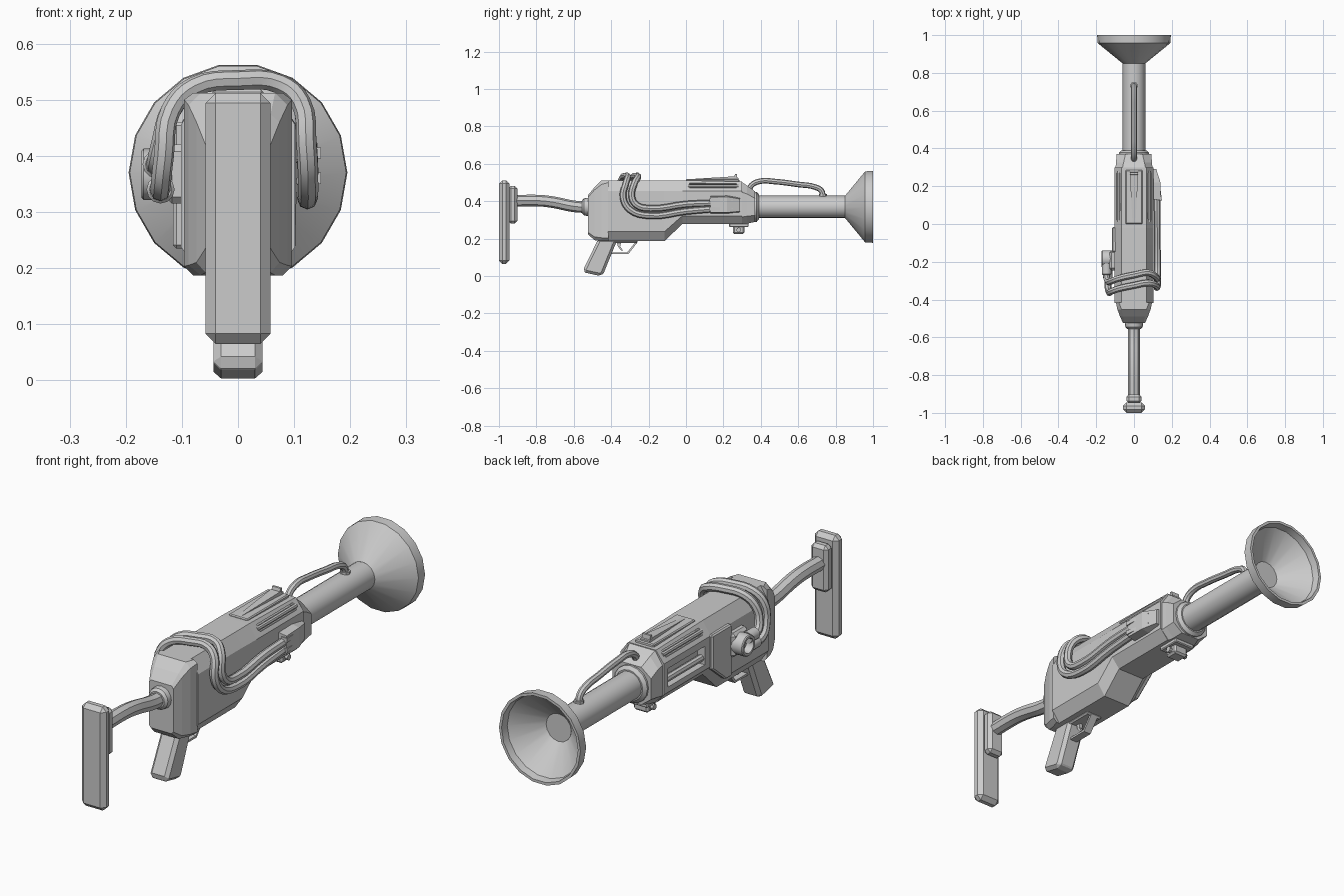
import bpy, bmesh, math
from mathutils import Vector, Matrix


def loft(name, rings, smooth=False, bevel=0.0):
    """Skin a list of equal-length point rings and cap both ends."""
    bm = bmesh.new()
    vs = [[bm.verts.new(p) for p in r] for r in rings]
    n = len(rings[0])
    for a, b in zip(vs, vs[1:]):
        for i in range(n):
            bm.faces.new((a[i], a[(i + 1) % n], b[(i + 1) % n], b[i]))
    bm.faces.new(vs[0])
    bm.faces.new(vs[-1])
    bmesh.ops.recalc_face_normals(bm, faces=bm.faces)
    me = bpy.data.meshes.new(name)
    bm.to_mesh(me)
    bm.free()
    ob = bpy.data.objects.new(name, me)
    bpy.context.collection.objects.link(ob)
    if bevel:
        m = ob.modifiers.new("bevel", 'BEVEL')
        m.width, m.segments = bevel, 1
    if smooth:
        finish(ob)
    return ob


def finish(ob):
    bpy.ops.object.select_all(action='DESELECT')
    ob.select_set(True)
    bpy.context.view_layer.objects.active = ob
    bpy.ops.object.shade_smooth_by_angle(angle=math.radians(32))


def prism(name, yz, x0, x1, bevel=0.0):
    return loft(name, [[(x, y, z) for y, z in yz] for x in (x0, x1)], bevel=bevel)


def box(name, x0, x1, y0, y1, z0, z1, bevel=0.0):
    return prism(name, [(y0, z0), (y1, z0), (y1, z1), (y0, z1)], x0, x1, bevel)


def lathe(name, prof, n, x=0, z=0.37):
    """Revolve (y, radius) pairs around a line along y."""
    t = [2 * math.pi * i / n for i in range(n)]
    return loft(name, [[(x + r * math.cos(a), y, z + r * math.sin(a)) for a in t]
                       for y, r in prof], True)


def tube(name, pts, r, soft=True, res=2):
    cu = bpy.data.curves.new(name, 'CURVE')
    cu.dimensions = '3D'
    cu.bevel_depth, cu.bevel_resolution, cu.resolution_u = r, res, 4
    cu.use_fill_caps = True
    if soft:
        sp = cu.splines.new('BEZIER')
        sp.bezier_points.add(len(pts) - 1)
        for b, p in zip(sp.bezier_points, pts):
            b.co = p
            b.handle_left_type = b.handle_right_type = 'AUTO'
    else:
        sp = cu.splines.new('POLY')
        sp.points.add(len(pts) - 1)
        for b, p in zip(sp.points, pts):
            b.co = (*p, 1)
    ob = bpy.data.objects.new(name, cu)
    bpy.context.collection.objects.link(ob)
    bpy.ops.object.select_all(action='DESELECT')
    ob.select_set(True)
    bpy.context.view_layer.objects.active = ob
    bpy.ops.object.convert(target='MESH')
    finish(bpy.context.object)
    return bpy.context.object


def cut(ob, cutter):
    cutter.hide_render = True
    cutter.hide_set(True)
    m = ob.modifiers.new("cut", 'BOOLEAN')
    m.object, m.operation, m.solver = cutter, 'DIFFERENCE', 'EXACT'


def octagon(y, w, side, zb, zb2, zt2, zt):
    half = [(w, zb), (side, zb2), (side, zt2), (w, zt)]
    return [(x, y, z) for x, z in half] + [(-x, y, z) for x, z in half[::-1]]


# Shoulder stock
box("butt_plate", -0.058, 0.058, -1.0, -0.945, 0.065, 0.512, 0.018)
box("butt_pad", -0.04, 0.04, -0.95, -0.902, 0.28, 0.482, 0.014)
tube("stock_tube", [(0, -0.91, 0.403), (0, -0.78, 0.403), (0, -0.71, 0.395),
                    (0, -0.60, 0.373), (0, -0.53, 0.368)], 0.031)
lathe("stock_collar", [(-0.555, 0.036), (-0.545, 0.046), (-0.515, 0.05)], 16)

# Receiver: rear cap and main octagonal body
loft("rear_cap", [octagon(-0.525, 0.05, 0.058, 0.225, 0.235, 0.42, 0.432),
                  octagon(-0.49, 0.058, 0.074, 0.192, 0.21, 0.46, 0.474),
                  octagon(-0.452, 0.066, 0.088, 0.187, 0.205, 0.49, 0.512),
                  octagon(-0.415, 0.08, 0.096, 0.187, 0.203, 0.50, 0.512)])
body = loft("receiver", [octagon(-0.418, 0.066, 0.102, 0.187, 0.238, 0.455, 0.512),
                         octagon(-0.115, 0.066, 0.102, 0.187, 0.238, 0.455, 0.512),
                         octagon(-0.02, 0.066, 0.104, 0.278, 0.322, 0.455, 0.512),
                         octagon(0.30, 0.066, 0.104, 0.278, 0.322, 0.455, 0.505)])
loft("front_block", [octagon(0.295, 0.062, 0.098, 0.278, 0.315, 0.45, 0.505),
                     octagon(0.325, 0.055, 0.095, 0.28, 0.32, 0.44, 0.485),
                     octagon(0.37, 0.045, 0.092, 0.29, 0.325, 0.415, 0.452)])

# Vent slots in both upper chamfers, with a rod inside each
tilt = math.atan2(0.057, 0.038)
for s, side in ((1, "right"), (-1, "left")):
    slot = box("slot_cutter_" + side, -0.016, 0.016, 0.02, 0.27, -0.022, 0.022, 0)
    slot.matrix_world = Matrix.Translation((s * 0.085, 0, 0.484)) @ Matrix.Rotation(s * tilt, 4, 'Y')
    cut(body, slot)
    tube("slot_rod_" + side, [(s * 0.08, 0.01, 0.48), (s * 0.08, 0.28, 0.48)], 0.01, False)

# Left window and side panel
cut(body, box("window_cutter", -0.2, -0.07, 0.02, 0.27, 0.345, 0.425))
tube("window_rod", [(-0.085, 0.0, 0.37), (-0.085, 0.29, 0.37)], 0.015, False)
prism("left_panel", [(-0.15, 0.235), (-0.11, 0.235), (-0.015, 0.315),
                     (-0.015, 0.46), (-0.15, 0.46)], -0.116, -0.09, 0.006)

# Top rail with tapered wedge and sight
box("top_rail", -0.045, 0.045, 0.0, 0.285, 0.50, 0.518, 0.004)
loft("rail_wedge", [[(-w, y, 0.51), (w, y, 0.51), (w, y, z), (-w, y, z)]
                    for y, w, z in ((0.01, 0.008, 0.518), (0.255, 0.022, 0.533), (0.28, 0.022, 0.525))])
prism("front_sight", [(0.255, 0.52), (0.275, 0.52), (0.272, 0.545), (0.262, 0.545)], -0.02, 0.02)

# Barrel and flared muzzle
lathe("barrel_collar", [(0.36, 0.08), (0.378, 0.08), (0.39, 0.066)], 16)
lathe("barrel", [(0.36, 0.06), (0.87, 0.06)], 16)
lathe("flared_muzzle", [(0.85, 0.06), (0.958, 0.193), (1.0, 0.195), (1.0, 0.183),
                        (0.968, 0.178), (0.865, 0.055)], 18)

# Hose joining the front block to the barrel
tube("barrel_hose", [(0, 0.335, 0.45), (0, 0.35, 0.485), (0, 0.40, 0.508), (0, 0.47, 0.506),
                     (0, 0.60, 0.490), (0, 0.69, 0.476), (0, 0.725, 0.455), (0, 0.732, 0.42)], 0.015)
tube("hose_fitting", [(0, 0.732, 0.42), (0, 0.732, 0.438)], 0.021, False)

# Paired hoses: right socket, along the side, over the top, down to the left coupling
tube("rear_hose", [(0.122, 0.16, 0.36), (0.123, 0.0, 0.346), (0.124, -0.20, 0.323),
                   (0.125, -0.30, 0.355), (0.122, -0.336, 0.42), (0.112, -0.322, 0.495),
                   (0.075, -0.312, 0.528), (0.0, -0.325, 0.535), (-0.08, -0.342, 0.522),
                   (-0.12, -0.357, 0.48), (-0.132, -0.36, 0.40), (-0.138, -0.325, 0.345),
                   (-0.138, -0.24, 0.34)], 0.018)
tube("front_hose", [(0.122, 0.16, 0.391), (0.123, 0.0, 0.384), (0.124, -0.19, 0.362),
                    (0.125, -0.265, 0.38), (0.122, -0.29, 0.425), (0.112, -0.276, 0.495),
                    (0.075, -0.258, 0.528), (0.0, -0.270, 0.535), (-0.08, -0.288, 0.522),
                    (-0.12, -0.303, 0.48), (-0.136, -0.305, 0.425), (-0.145, -0.28, 0.387),
                    (-0.145, -0.22, 0.384)], 0.018)

# Right hose socket
loft("hose_socket", [[(0.09, y, z0), (x, y, z0 + 0.008), (x, y, z1 - 0.008), (0.09, y, z1)]
                     for y, x, z0, z1 in ((0.13, 0.142, 0.332, 0.43), (0.22, 0.14, 0.332, 0.432),
                                          (0.29, 0.118, 0.338, 0.42))])
for i, z in enumerate((0.36, 0.405)):
    loft("socket_rib_%d" % i, [[(0.12, y, z - h), (x, y, z - h), (x, y, z + h), (0.12, y, z + h)]
                               for y, x, h in ((0.125, 0.148, 0.01), (0.25, 0.132, 0.002))])

# Left coupling: open ring facing outwards plus two hose ferrules
box("coupling_base", -0.13, -0.09, -0.245, -0.14, 0.315, 0.42, 0.012)
ring = [(0.10, 0.046), (0.168, 0.046), (0.172, 0.042), (0.172, 0.032), (0.14, 0.03)]
ang = [2 * math.pi * i / 16 for i in range(16)]
loft("coupling_ring", [[(-x, -0.185 + r * math.cos(a), 0.367 + r * math.sin(a)) for a in ang]
                       for x, r in ring], True)
lathe("ferrule_low", [(-0.29, 0.02), (-0.285, 0.025), (-0.23, 0.025)], 12, -0.138, 0.34)
lathe("ferrule_high", [(-0.27, 0.02), (-0.265, 0.025), (-0.21, 0.025)], 12, -0.145, 0.385)

# Lug under the front block
box("lug_plate", -0.05, 0.05, 0.23, 0.335, 0.262, 0.282, 0.004)
box("lug", -0.035, 0.035, 0.25, 0.312, 0.226, 0.27, 0.008)
tube("lug_pin", [(-0.048, 0.282, 0.247), (0.048, 0.282, 0.247)], 0.013, False)

# Pistol grip, trigger and guard
prism("grip", [(-0.552, 0.03), (-0.538, 0.018), (-0.455, 0.0), (-0.44, 0.016),
               (-0.365, 0.20), (-0.468, 0.20)], -0.044, 0.044, 0.014)
box("grip_mount", -0.04, 0.04, -0.47, -0.26, 0.178, 0.20, 0.006)
prism("trigger", [(-0.37, 0.185), (-0.345, 0.185), (-0.352, 0.16), (-0.338, 0.138),
                  (-0.348, 0.138), (-0.364, 0.158)], -0.008, 0.008)
prism("trigger_guard", [(-0.40, 0.118), (-0.308, 0.118), (-0.258, 0.182), (-0.27, 0.182),
                        (-0.314, 0.127), (-0.40, 0.127)], -0.018, 0.018)
